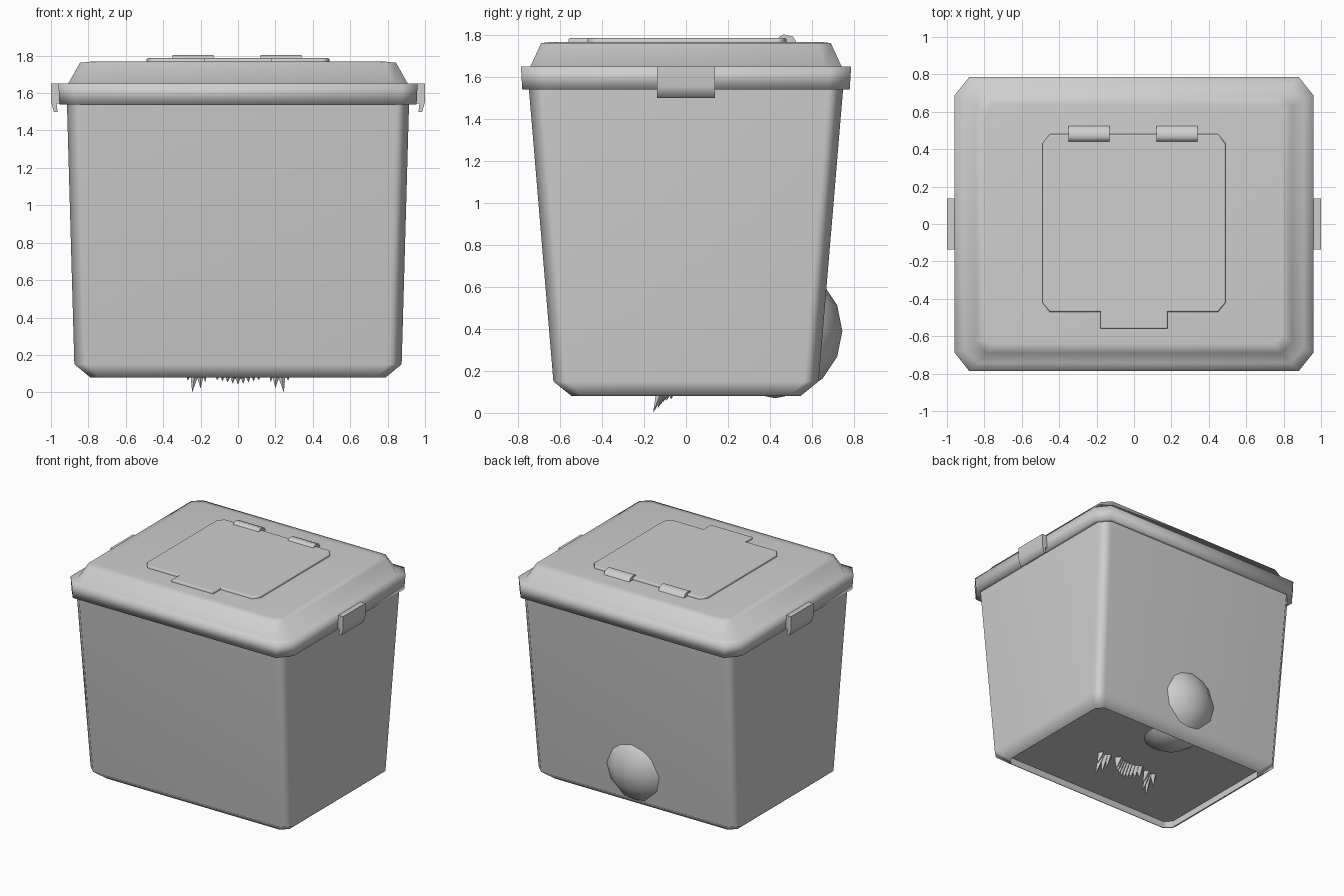
import bpy, bmesh, math
from mathutils import Vector

if "Cube" in bpy.data.objects:
    bpy.data.objects.remove(bpy.data.objects["Cube"])

grey = bpy.data.materials.new("light grey plastic")
grey.diffuse_color = (0.62, 0.62, 0.62, 1)
grey.use_nodes = True
grey.node_tree.nodes["Principled BSDF"].inputs["Base Color"].default_value = grey.diffuse_color


def finish(name, bm, angle=50, weighted=False):
    bmesh.ops.recalc_face_normals(bm, faces=bm.faces)
    me = bpy.data.meshes.new(name)
    bm.to_mesh(me)
    bm.free()
    me.materials.append(grey)
    ob = bpy.data.objects.new(name, me)
    bpy.context.collection.objects.link(ob)
    bpy.ops.object.select_all(action='DESELECT')
    ob.select_set(True)
    bpy.context.view_layer.objects.active = ob
    bpy.ops.object.shade_smooth_by_angle(angle=math.radians(angle))
    if weighted:
        mod = ob.modifiers.new("flat panels", 'WEIGHTED_NORMAL')
        mod.keep_sharp = True
    return ob


def ring(hx, hy, cx, cy, z):
    """Rectangle with cut corners."""
    pts = [(hx, -hy + cy), (hx, hy - cy), (hx - cx, hy), (-hx + cx, hy),
           (-hx, hy - cy), (-hx, -hy + cy), (-hx + cx, -hy), (hx - cx, -hy)]
    return [(x, y, z) for x, y in pts]


def loft(name, rings, angle=50, weighted=True):
    bm = bmesh.new()
    rows = [[bm.verts.new(p) for p in r] for r in rings]
    n = len(rows[0])
    for a, b in zip(rows, rows[1:]):
        for i in range(n):
            bm.faces.new((a[i], a[(i + 1) % n], b[(i + 1) % n], b[i]))
    bm.faces.new(rows[0])
    bm.faces.new(rows[-1])
    return finish(name, bm, angle, weighted)


def extrude(name, points, vec, angle, bevel_z=None):
    """Push a flat outline along vec, optionally softening the edges at height bevel_z."""
    bm = bmesh.new()
    base = bm.faces.new([bm.verts.new(p) for p in points])
    ext = bmesh.ops.extrude_face_region(bm, geom=[base])["geom"]
    bmesh.ops.translate(bm, vec=vec, verts=[v for v in ext if isinstance(v, bmesh.types.BMVert)])
    if bevel_z:
        rim = [e for e in bm.edges if all(abs(v.co.z - bevel_z) < 1e-5 for v in e.verts)]
        bmesh.ops.bevel(bm, geom=rim, offset=0.008, segments=1, affect='EDGES')
    return finish(name, bm, angle, bevel_z is not None)


# Tapered bin with a chamfered foot and a recessed floor
loft("bin_body", [ring(0.80, 0.555, 0.05, 0.05, 0.145),
                  ring(0.785, 0.54, 0.05, 0.05, 0.08),
                  ring(0.79, 0.545, 0.05, 0.05, 0.08),
                  ring(0.875, 0.632, 0.07, 0.07, 0.15),
                  ring(0.915, 0.75, 0.07, 0.07, 1.56)])

# Lid: skirt, ledge and raised roof as one soft shell
loft("lid", [ring(0.905, 0.74, 0.07, 0.08, 1.545),
             ring(0.955, 0.78, 0.08, 0.10, 1.54),
             ring(0.96, 0.787, 0.08, 0.10, 1.65),
             ring(0.908, 0.742, 0.07, 0.08, 1.65),
             ring(0.845, 0.69, 0.06, 0.06, 1.762),
             ring(0.79, 0.64, 0.04, 0.04, 1.768)], 180, False)

# Hatch in the lid, with its front tab in the same outline
right = [(0.18, -0.56), (0.18, -0.47), (0.45, -0.47), (0.49, -0.42),
         (0.49, 0.43), (0.45, 0.48)]
outline = right + [(-x, y) for x, y in reversed(right)]
extrude("hatch", [(x, y, 1.76) for x, y in outline], (0, 0, 0.027), 60, 1.787)

# Hinges: rounded tabs rising out of the hatch's back edge
for s, x0 in (("left", -0.35), ("right", 0.12)):
    prof = [(0.44, 1.76), (0.44, 1.788), (0.465, 1.804), (0.51, 1.793), (0.53, 1.76)]
    extrude("hinge_" + s, [(x0, y, z) for y, z in prof], (0.22, 0, 0), 60)

# Side clips hanging from the skirt
for s, sx in (("left", -1), ("right", 1)):
    prof = [(0.95, 1.65), (1.0, 1.65), (1.0, 1.555), (0.985, 1.50), (0.965, 1.50),
            (0.97, 1.545), (0.95, 1.545)]
    extrude("clip_" + s, [(sx * x, -0.137, z) for x, z in prof], (0, 0.274, 0), 80)

# Ball pushing through both the back wall and the floor
bm = bmesh.new()
bmesh.ops.create_uvsphere(bm, u_segments=16, v_segments=8, radius=0.32)
bmesh.ops.translate(bm, vec=(0, 0.425, 0.39), verts=bm.verts)
finish("tail_ball", bm, 80)


def spikes(name, items):
    """Thin cones: (base x, base y, tip x, tip y, tip z, radius)."""
    bm = bmesh.new()
    for bx, by, tx, ty, tz, r in items:
        tip = bm.verts.new((tx, ty, tz))
        base = [bm.verts.new((bx + r * math.cos(a * math.pi / 2),
                              by + r * math.sin(a * math.pi / 2), 0.15)) for a in range(4)]
        for i in range(4):
            bm.faces.new((base[i], base[(i + 1) % 4], tip))
        bm.faces.new(base)
    finish(name, bm, 60)


# Claws and a ragged fringe below the floor
for s, sx in (("left", -1), ("right", 1)):
    spikes("claws_" + s, [(sx * 0.225, -0.10, sx * 0.245, -0.157, 0.0, 0.035),
                          (sx * 0.205, -0.09, sx * 0.20, -0.135, 0.02, 0.035),
                          (sx * 0.185, -0.07, sx * 0.175, -0.11, 0.055, 0.03),
                          (sx * 0.25, -0.08, sx * 0.27, -0.10, 0.06, 0.03)])
spikes("fringe", [(x * 0.025, -0.09 + 0.002 * x * x, x * 0.028, -0.12 + 0.003 * x * x,
                   0.04 + 0.006 * abs(x), 0.04) for x in range(-4, 5)])
